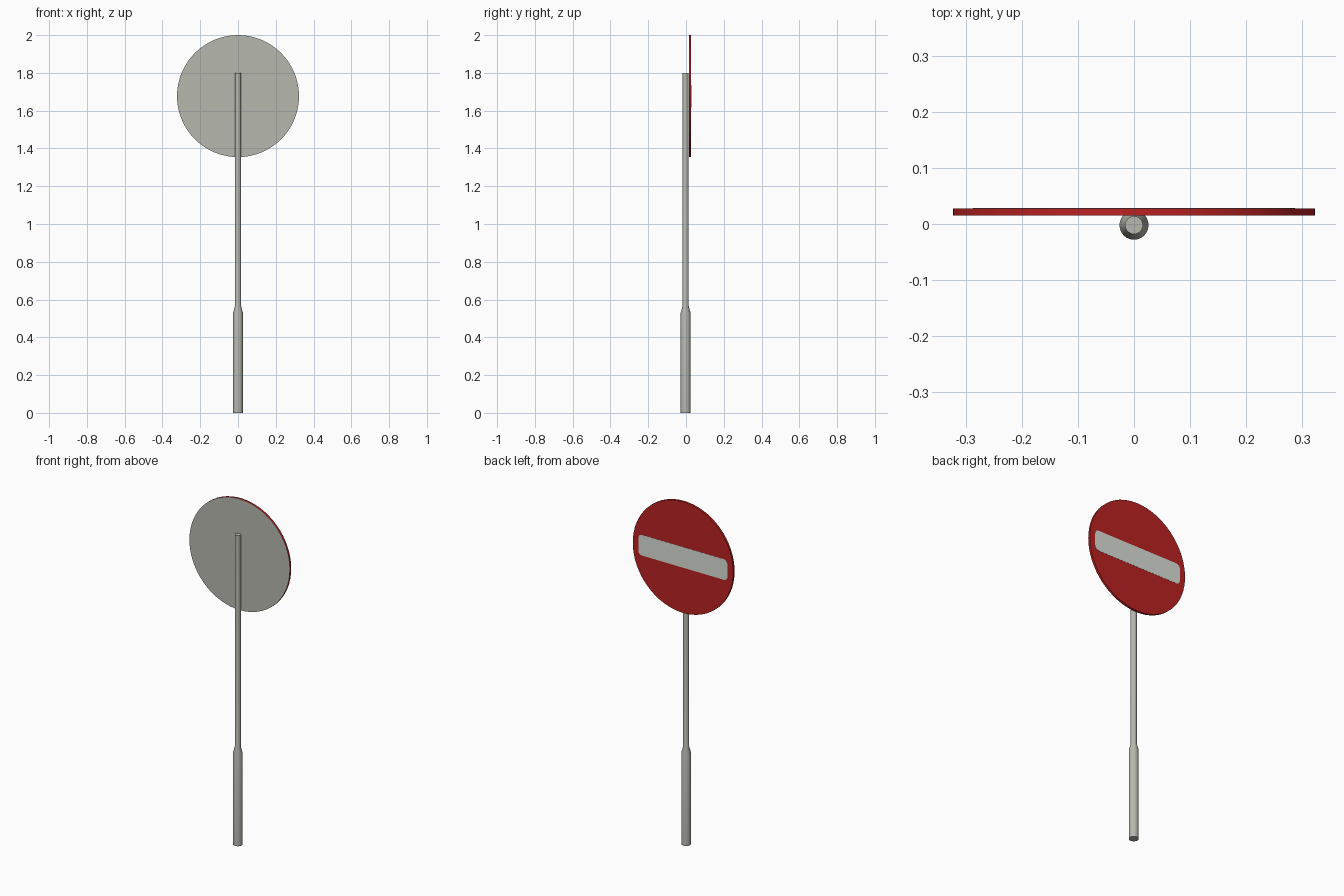
import bpy, bmesh, math

if "Cube" in bpy.data.objects:
    bpy.data.objects.remove(bpy.data.objects["Cube"])

POLE_Y = -0.002
DISC_Z, DISC_R = 1.677, 0.323
BACK_Y, FACE_Y = 0.015, 0.0275


def material(name, rgb):
    m = bpy.data.materials.new(name)
    m.diffuse_color = (*rgb, 1)
    m.use_nodes = True
    m.node_tree.nodes["Principled BSDF"].inputs["Base Color"].default_value = m.diffuse_color
    return m


grey = material("galvanised grey", (0.47, 0.48, 0.42))
red = material("sign red", (0.50, 0.016, 0.016))
white = material("sign white", (0.70, 0.73, 0.68))


def finish(name, bm, mats, smooth=True):
    bmesh.ops.recalc_face_normals(bm, faces=bm.faces)
    mesh = bpy.data.meshes.new(name)
    bm.to_mesh(mesh)
    bm.free()
    for m in mats:
        mesh.materials.append(m)
    ob = bpy.data.objects.new(name, mesh)
    bpy.context.collection.objects.link(ob)
    if smooth:
        bpy.ops.object.select_all(action='DESELECT')
        ob.select_set(True)
        bpy.context.view_layer.objects.active = ob
        bpy.ops.object.shade_smooth_by_angle(angle=math.radians(30))
    return ob


def plate(bm, outline, y0, y1):
    """Extrude an (x, z) outline from y0 to y1."""
    face = bm.faces.new([bm.verts.new((x, y0, z)) for x, z in outline])
    ext = bmesh.ops.extrude_face_region(bm, geom=[face])
    for v in ext["geom"]:
        if isinstance(v, bmesh.types.BMVert):
            v.co.y = y1
    bmesh.ops.recalc_face_normals(bm, faces=bm.faces)


# Pole: thick sleeve, short taper, thin tube, turned from a profile
bm = bmesh.new()
sides = 24
rings = []
for r, z in [(0.026, 0), (0.026, 0.53), (0.016, 0.567), (0.016, 1.80)]:
    rings.append([bm.verts.new((r * math.cos(math.tau * i / sides),
                                POLE_Y + r * math.sin(math.tau * i / sides), z))
                  for i in range(sides)])
for lo, hi in zip(rings, rings[1:]):
    for i in range(sides):
        j = (i + 1) % sides
        bm.faces.new((lo[i], lo[j], hi[j], hi[i]))
bm.faces.new(rings[0])
bm.faces.new(rings[-1])
finish("pole", bm, [grey])

# Round sign plate: grey on the pole side, red face and rim
bm = bmesh.new()
n = 64
plate(bm, [(DISC_R * math.cos(math.tau * i / n), DISC_Z + DISC_R * math.sin(math.tau * i / n))
           for i in range(n)], BACK_Y, FACE_Y)
for f in bm.faces:
    f.material_index = 1 if f.normal.y < -0.5 else 0
finish("sign_disc", bm, [red, grey])

# White bar with rounded corners
bm = bmesh.new()
half_w, half_h, rad, steps = 0.287, 0.06, 0.025, 5
outline = []
for k, (sx, sz) in enumerate([(1, 1), (-1, 1), (-1, -1), (1, -1)]):
    for s in range(steps + 1):
        a = math.pi / 2 * (k + s / steps)
        outline.append((sx * (half_w - rad) + rad * math.cos(a),
                        DISC_Z + sz * (half_h - rad) + rad * math.sin(a)))
plate(bm, outline, FACE_Y - 0.001, FACE_Y + 0.001)
finish("white_bar", bm, [white], smooth=False)
